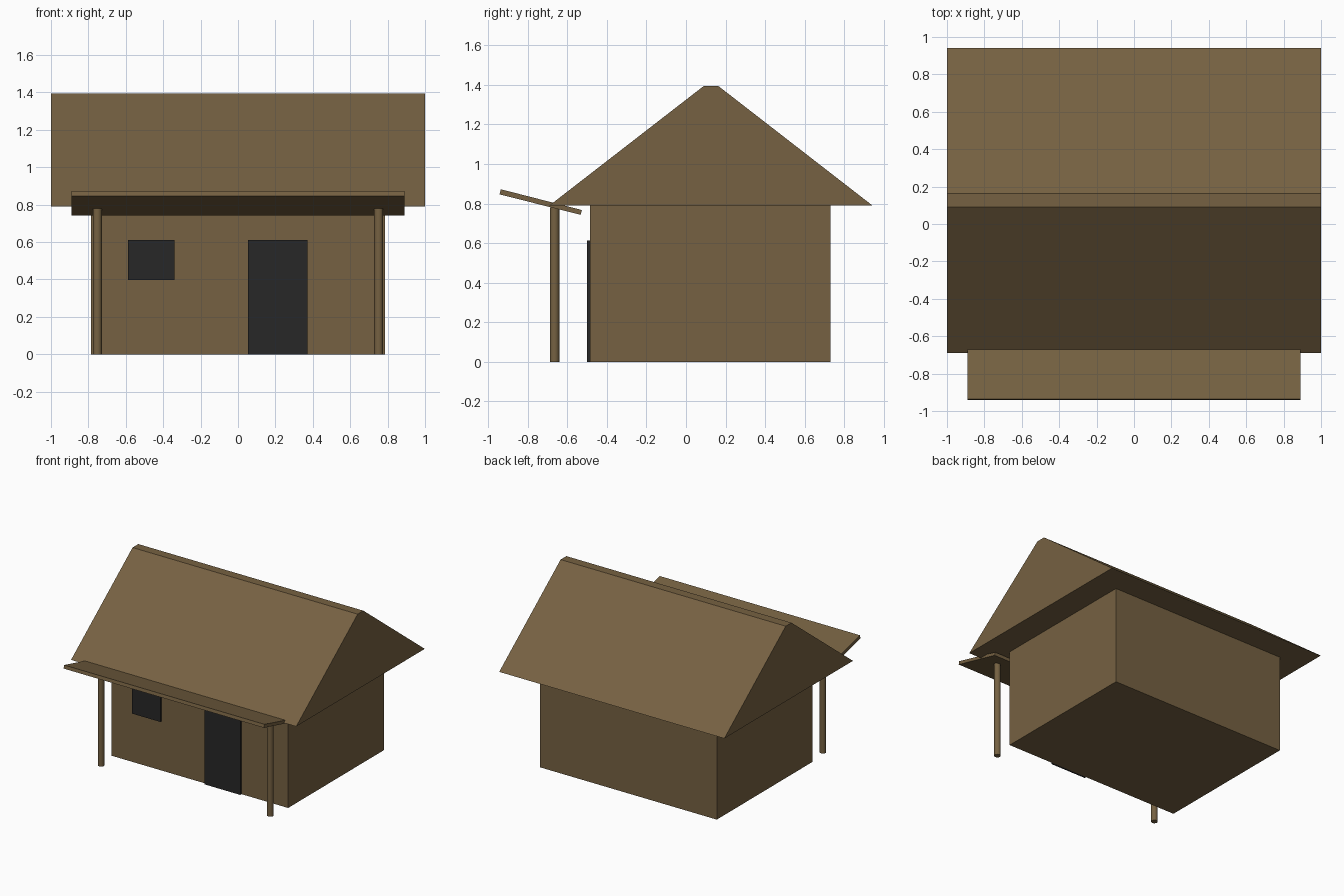
import bpy, bmesh, math

if "Cube" in bpy.data.objects:
    bpy.data.objects.remove(bpy.data.objects["Cube"])


def material(name, rgb):
    m = bpy.data.materials.new(name)
    m.diffuse_color = (*rgb, 1)
    m.use_nodes = True
    m.node_tree.nodes["Principled BSDF"].inputs["Base Color"].default_value = m.diffuse_color
    return m


BROWN = material("brown timber", (0.18, 0.12, 0.054))
DARK = material("dark opening", (0.02, 0.02, 0.02))


def finish(name, bm, mat):
    bmesh.ops.recalc_face_normals(bm, faces=bm.faces)
    me = bpy.data.meshes.new(name)
    bm.to_mesh(me)
    bm.free()
    me.materials.append(mat)
    ob = bpy.data.objects.new(name, me)
    bpy.context.collection.objects.link(ob)
    return ob


def extrude_x(name, profile, x0, x1, mat):
    """Sweep a (y, z) outline from x0 to x1."""
    bm = bmesh.new()
    face = bm.faces.new([bm.verts.new((x0, y, z)) for y, z in profile])
    ext = bmesh.ops.extrude_face_region(bm, geom=[face])
    moved = [v for v in ext["geom"] if isinstance(v, bmesh.types.BMVert)]
    bmesh.ops.translate(bm, verts=moved, vec=(x1 - x0, 0, 0))
    return finish(name, bm, mat)


def box(name, x0, x1, y0, y1, z0, z1, mat):
    return extrude_x(name, [(y0, z0), (y1, z0), (y1, z1), (y0, z1)], x0, x1, mat)


# House body
box("walls", -0.785, 0.785, -0.485, 0.73, 0, 0.79, BROWN)

# Gabled roof with a narrow flat ridge
extrude_x("roof", [(-0.69, 0.79), (0.942, 0.79), (0.163, 1.394), (0.09, 1.394)],
          -1, 1, BROWN)

# Tilted porch canopy
extrude_x("porch_canopy", [(-0.942, 0.846), (-0.532, 0.743), (-0.526, 0.767), (-0.936, 0.872)],
          -0.89, 0.89, BROWN)

# Porch posts
for side, label in ((-1, "left"), (1, "right")):
    bpy.ops.mesh.primitive_cylinder_add(vertices=16, radius=0.024, depth=0.78,
                                        location=(side * 0.752, -0.664, 0.39))
    post = bpy.context.object
    post.name = label + "_porch_post"
    post.data.materials.append(BROWN)
    bpy.ops.object.shade_smooth_by_angle(angle=math.radians(35))

# Door and window plates on the front wall
box("door", 0.053, 0.372, -0.501, -0.484, 0, 0.612, DARK)
box("window", -0.589, -0.339, -0.501, -0.484, 0.396, 0.612, DARK)
